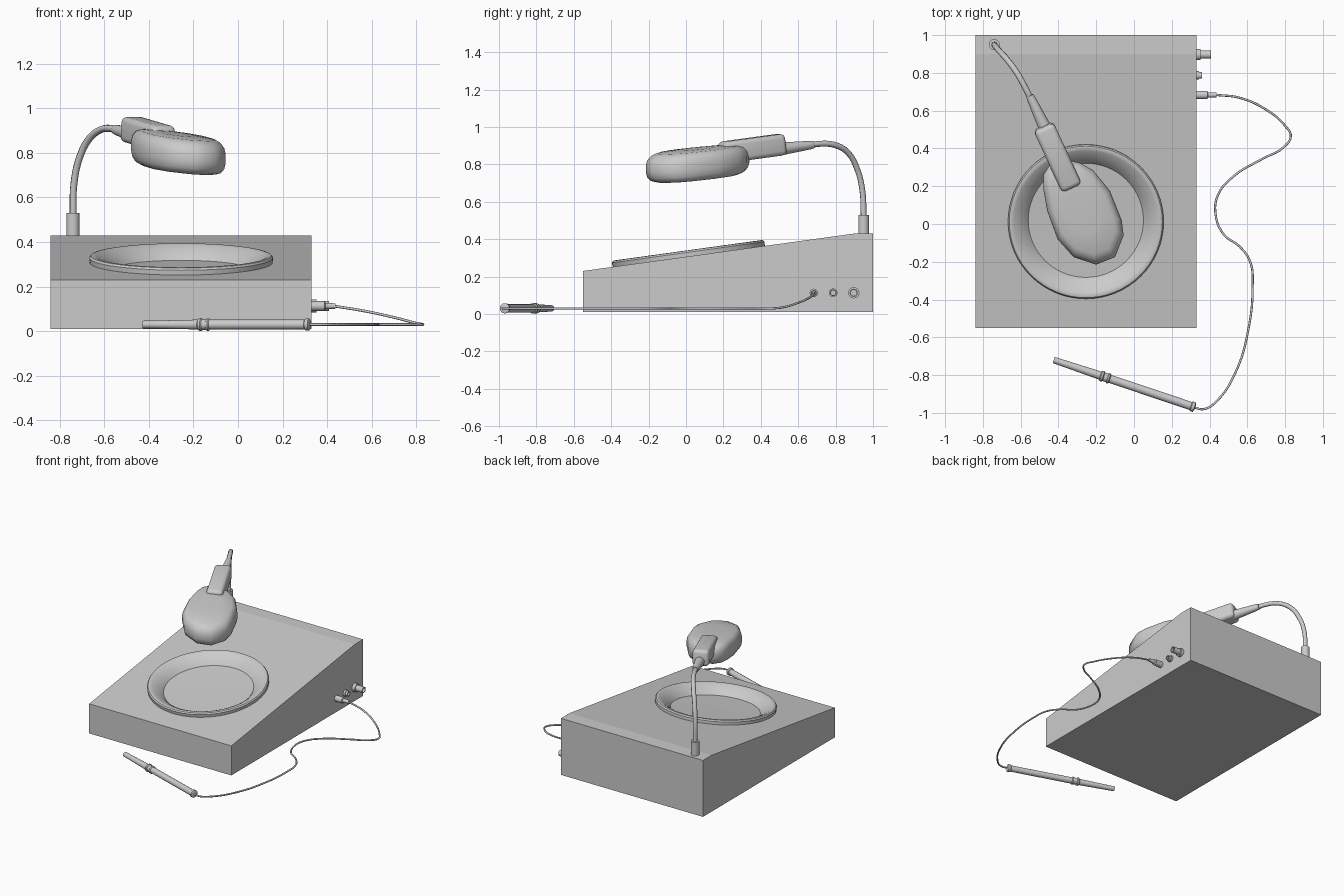
import bpy, bmesh, math
from mathutils import Vector, Matrix

if "Cube" in bpy.data.objects:
    bpy.data.objects.remove(bpy.data.objects["Cube"])

SLOPE = math.atan2(0.20, 1.45)


def finish(name, bm, angle=35):
    bmesh.ops.recalc_face_normals(bm, faces=bm.faces[:])
    me = bpy.data.meshes.new(name)
    bm.to_mesh(me)
    bm.free()
    ob = bpy.data.objects.new(name, me)
    bpy.context.collection.objects.link(ob)
    if angle:
        bpy.ops.object.select_all(action='DESELECT')
        ob.select_set(True)
        bpy.context.view_layer.objects.active = ob
        bpy.ops.object.shade_smooth_by_angle(angle=math.radians(angle))
    return ob


def skin(bm, rings):
    """Join equal-sized loops of points and cap both ends."""
    loops = [[bm.verts.new(p) for p in r] for r in rings]
    n = len(loops[0])
    for a, b in zip(loops, loops[1:]):
        for i in range(n):
            j = (i + 1) % n
            bm.faces.new((a[i], a[j], b[j], b[i]))
    bm.faces.new(loops[0][::-1])
    bm.faces.new(loops[-1])


def lathe(name, profile, loc, axis=(0, 0, 1), n=20):
    """Turn (radius, height) points around an axis starting at loc."""
    m = Matrix.Translation(loc) @ Vector(axis).to_track_quat('Z', 'Y').to_matrix().to_4x4()
    ang = [2 * math.pi * i / n for i in range(n)]
    bm = bmesh.new()
    skin(bm, [[m @ Vector((r * math.cos(a), r * math.sin(a), h)) for a in ang]
              for r, h in profile])
    return finish(name, bm)


def tube(name, pts, radius, res=6):
    """Smooth round cable through the given points."""
    cu = bpy.data.curves.new(name + "_path", 'CURVE')
    cu.dimensions = '3D'
    cu.bevel_depth = radius
    cu.bevel_resolution = 2
    cu.resolution_u = res
    cu.use_fill_caps = True
    sp = cu.splines.new('BEZIER')
    sp.bezier_points.add(len(pts) - 1)
    for bp, p in zip(sp.bezier_points, pts):
        bp.co = p
        bp.handle_left_type = bp.handle_right_type = 'AUTO'
    tmp = bpy.data.objects.new(name + "_path", cu)
    bpy.context.collection.objects.link(tmp)
    bpy.context.view_layer.update()
    dg = bpy.context.evaluated_depsgraph_get()
    bm = bmesh.new()
    bm.from_mesh(tmp.evaluated_get(dg).to_mesh())
    bpy.data.objects.remove(tmp)
    return finish(name, bm, 50)


# Wedge-shaped housing
side = [(-0.55, 0.01), (-0.55, 0.23), (0.90, 0.43), (1.0, 0.43), (1.0, 0.01)]
bm = bmesh.new()
skin(bm, [[(x, y, z) for y, z in side] for x in (-0.84, 0.33)])
housing = finish("housing", bm, 0)

# Round well cut into the sloping top
dish_at = Vector((-0.255, 0.015, 0.308))
dish_axis = (0, -math.sin(SLOPE), math.cos(SLOPE))
cutter = lathe("well_cutter", [(0.39, -0.065), (0.39, 0.1)], dish_at, dish_axis, 64)
cutter.hide_render = True
mod = housing.modifiers.new("well", 'BOOLEAN')
mod.object = cutter
mod.solver = 'EXACT'
bpy.context.view_layer.objects.active = housing
bpy.ops.object.modifier_apply(modifier=mod.name)
bpy.data.objects.remove(cutter)

# Dish with raised rim
lathe("dish", [(0.385, -0.06), (0.385, -0.005), (0.41, -0.005), (0.412, 0.022),
               (0.405, 0.031), (0.394, 0.033), (0.38, 0.028), (0.35, 0.010),
               (0.322, -0.012), (0.305, -0.032), (0.15, -0.036), (0.02, -0.037)],
      dish_at, dish_axis, 64)

# Lamp socket and flexible neck
lathe("lamp_socket", [(0.029, 0), (0.029, 0.105), (0.018, 0.105)], (-0.74, 0.95, 0.425))
tube("lamp_neck", [(-0.74, 0.95, 0.52), (-0.736, 0.943, 0.66), (-0.712, 0.915, 0.775),
                   (-0.67, 0.868, 0.86), (-0.62, 0.80, 0.902), (-0.575, 0.72, 0.91),
                   (-0.54, 0.65, 0.90)], 0.016)

# Tapered sleeve between neck and lamp
a, b = Vector((-0.552, 0.68, 0.905)), Vector((-0.462, 0.49, 0.88))
length = (b - a).length
lathe("neck_sleeve", [(0.02, 0), (0.023, 0.02), (0.033, length - 0.04), (0.036, length)],
      a, b - a)

# Rounded lamp handle
along = Vector((0.152, -0.33, -0.045)).normalized()
across = Vector((0, 0, 1)).cross(along).normalized()
up = along.cross(across)
bm = bmesh.new()
bmesh.ops.create_cube(bm, size=1)
bmesh.ops.scale(bm, vec=(0.36, 0.115, 0.115), verts=bm.verts[:])
bmesh.ops.bevel(bm, geom=bm.edges[:], offset=0.025, segments=4, profile=0.5, affect='EDGES')
m = Matrix((along, across, up)).transposed().to_4x4()
m.translation = (-0.405, 0.355, 0.885)
bm.transform(m)
finish("lamp_handle", bm)

# Egg-shaped lamp head, tilted forward
outline = [(-0.48, 0.185), (-0.46, 0.07), (-0.405, -0.08), (-0.32, -0.175), (-0.20, -0.215),
           (-0.10, -0.175), (-0.055, -0.06), (-0.065, 0.02), (-0.127, 0.175),
           (-0.217, 0.285), (-0.29, 0.325), (-0.37, 0.34), (-0.445, 0.315), (-0.48, 0.26)]
section = [(0.4, -0.079), (0.8, -0.077), (0.9, -0.068), (0.97, -0.048), (1.0, -0.018),
           (1.0, 0.018), (0.97, 0.045), (0.9, 0.065), (0.8, 0.076), (0.4, 0.082)]
cx, cy = -0.27, 0.06
bm = bmesh.new()
skin(bm, [[(cx + (x - cx) * s, cy + (y - cy) * s,
            0.803 + 0.075 * (y - cy) * s - 0.09 * (x - cx) * s + h) for x, y in outline]
          for s, h in section])
finish("lamp_head", bm, 50)

# Connectors on the right side
for name, y, prof in (
        ("power_socket", 0.897, [(0.03, 0), (0.03, 0.025), (0.022, 0.025), (0.022, 0.08),
                                 (0.016, 0.08), (0.016, 0.06)]),
        ("small_socket", 0.787, [(0.023, 0), (0.023, 0.016), (0.018, 0.016), (0.018, 0.033),
                                 (0.012, 0.033), (0.012, 0.02)]),
        ("cable_plug", 0.683, [(0.022, 0), (0.022, 0.06), (0.014, 0.064), (0.012, 0.11)])):
    lathe(name, prof, (0.328, y, 0.113), (1, 0, 0), 16)

# Cable from plug to stylus
tube("cable", [(0.43, 0.684, 0.113), (0.56, 0.668, 0.092), (0.70, 0.605, 0.062),
               (0.80, 0.52, 0.036), (0.83, 0.465, 0.03), (0.79, 0.405, 0.03),
               (0.68, 0.345, 0.03), (0.53, 0.255, 0.03), (0.445, 0.155, 0.03),
               (0.432, 0.05, 0.03), (0.475, -0.055, 0.03), (0.56, -0.12, 0.03),
               (0.615, -0.20, 0.03), (0.628, -0.33, 0.03), (0.605, -0.56, 0.03),
               (0.54, -0.78, 0.03), (0.44, -0.935, 0.03), (0.37, -0.98, 0.03),
               (0.31, -0.968, 0.03)], 0.006)

# Stylus lying in front
lathe("stylus", [(0.010, 0.015), (0.010, 0), (0.017, 0), (0.022, 0.26), (0.029, 0.265),
                 (0.029, 0.275), (0.024, 0.28), (0.024, 0.30), (0.028, 0.302),
                 (0.028, 0.31), (0.022, 0.315), (0.022, 0.765), (0.027, 0.77),
                 (0.027, 0.785), (0.012, 0.79)],
      (-0.425, -0.72, 0.03), (0.745, -0.25, 0), 16)
